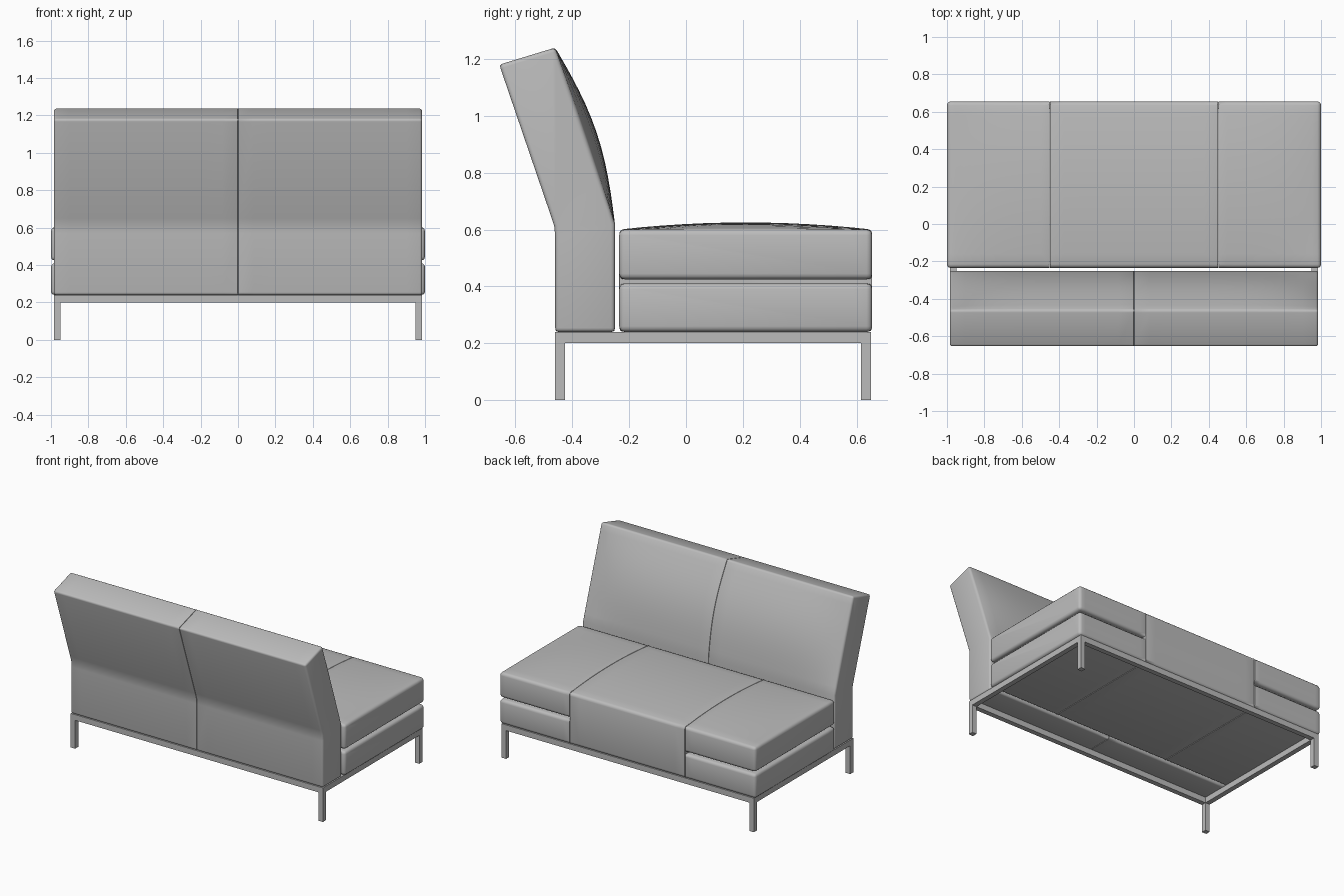
import bpy, bmesh, math

if "Cube" in bpy.data.objects:
    bpy.data.objects.remove(bpy.data.objects["Cube"])

fabric = bpy.data.materials.new("grey fabric")
fabric.diffuse_color = (0.5, 0.5, 0.5, 1)
fabric.use_nodes = True
fabric.node_tree.nodes["Principled BSDF"].inputs["Base Color"].default_value = fabric.diffuse_color


def loft(name, x0, x1, ring, width, seams=(), steps=12):
    """Sweep a (y, z) ring along x, cap it and round its sharp edges."""
    bm = bmesh.new()
    rows = []
    for i in range(steps + 1):
        x = x0 + (x1 - x0) * i / steps
        rows.append([bm.verts.new((x, y, z)) for y, z in ring(x)])
    n = len(rows[0])
    for a, b in zip(rows, rows[1:]):
        for j in range(n):
            k = (j + 1) % n
            bm.faces.new((a[j], a[k], b[k], b[j]))
    bm.faces.new(rows[0])
    bm.faces.new(rows[-1])
    bmesh.ops.recalc_face_normals(bm, faces=bm.faces)
    layer = bm.edges.layers.float.new("bevel_weight_edge")
    for e in bm.edges:
        if e.calc_face_angle(0) > math.radians(40):
            at_seam = any(all(abs(v.co.x - s) < 0.003 for v in e.verts) for s in seams)
            e[layer] = 0.2 if at_seam else 1.0
    mesh = bpy.data.meshes.new(name)
    bm.to_mesh(mesh)
    bm.free()
    mesh.materials.append(fabric)
    ob = bpy.data.objects.new(name, mesh)
    bpy.context.collection.objects.link(ob)
    bpy.ops.object.select_all(action='DESELECT')
    ob.select_set(True)
    bpy.context.view_layer.objects.active = ob
    mod = ob.modifiers.new("rounding", 'BEVEL')
    mod.limit_method = 'WEIGHT'
    mod.width = width
    mod.segments = 3
    bpy.ops.object.modifier_apply(modifier=mod.name)
    bpy.ops.object.shade_smooth_by_angle(angle=math.radians(35))
    return ob


def box(name, lo, hi):
    bpy.ops.mesh.primitive_cube_add(size=1, location=[(a + b) / 2 for a, b in zip(lo, hi)])
    ob = bpy.context.object
    ob.name = name
    ob.scale = [b - a for a, b in zip(lo, hi)]
    ob.data.materials.append(fabric)


# seat: solid middle block, split upper and lower cushions at each end
Y0, Y1 = -0.235, 0.655


def cushion_ring(z0, z1, crown):
    def ring(x):
        pts = [(Y0, z0), (Y1, z0)]
        for i in range(13):
            t = i / 12
            h = crown * 4 * t * (1 - t) * (1 - abs(x) ** 6)
            pts.append((Y1 + (Y0 - Y1) * t, z1 + h))
        return pts
    return ring


SEAM = 0.45
loft("seat_middle", -SEAM, SEAM, cushion_ring(0.24, 0.6, 0.025), 0.02, (-SEAM, SEAM))
for side, s in (("left", -1), ("right", 1)):
    a, b = sorted((s * (SEAM + 0.001), s * 1.0))
    loft("seat_upper_" + side, a, b, cushion_ring(0.425, 0.6, 0.025), 0.02, (s * SEAM,))
    loft("seat_lower_" + side, a, b, cushion_ring(0.24, 0.41, 0), 0.02, (s * SEAM,))


# backrest: bent profile, puffed leaning front, two halves meeting at a seam
def back_ring(x):
    pts = [(-0.25, 0.24), (-0.46, 0.24), (-0.46, 0.57), (-0.463, 0.61),
           (-0.476, 0.65), (-0.657, 1.18), (-0.46, 1.24)]
    for i in range(1, 12):
        t = i / 12
        puff = 0.042 * math.sin(math.pi * t) * (1 - abs(x / 0.985) ** 6)
        pts.append((-0.46 + 0.21 * t + puff * 0.95, 1.24 - 0.62 * t + puff * 0.32))
    pts.append((-0.25, 0.62))
    return pts


for side, s in (("left", -1), ("right", 1)):
    a, b = sorted((s * 0.0005, s * 0.985))
    loft("backrest_" + side, a, b, back_ring, 0.014, (0,))

# frame rails and legs
X, F, B, T = 0.985, 0.65, -0.46, 0.035
box("rail_front", (-X, F - T, 0.2), (X, F, 0.24))
box("rail_back", (-X, B, 0.2), (X, B + T, 0.24))
for side, s in (("left", -1), ("right", 1)):
    a, b = sorted((s * X, s * (X - T)))
    box("rail_" + side, (a, B + T, 0.2), (b, F - T, 0.24))
    box("front_leg_" + side, (a, F - T, 0), (b, F, 0.2))
    box("back_leg_" + side, (a, B, 0), (b, B + T, 0.2))
